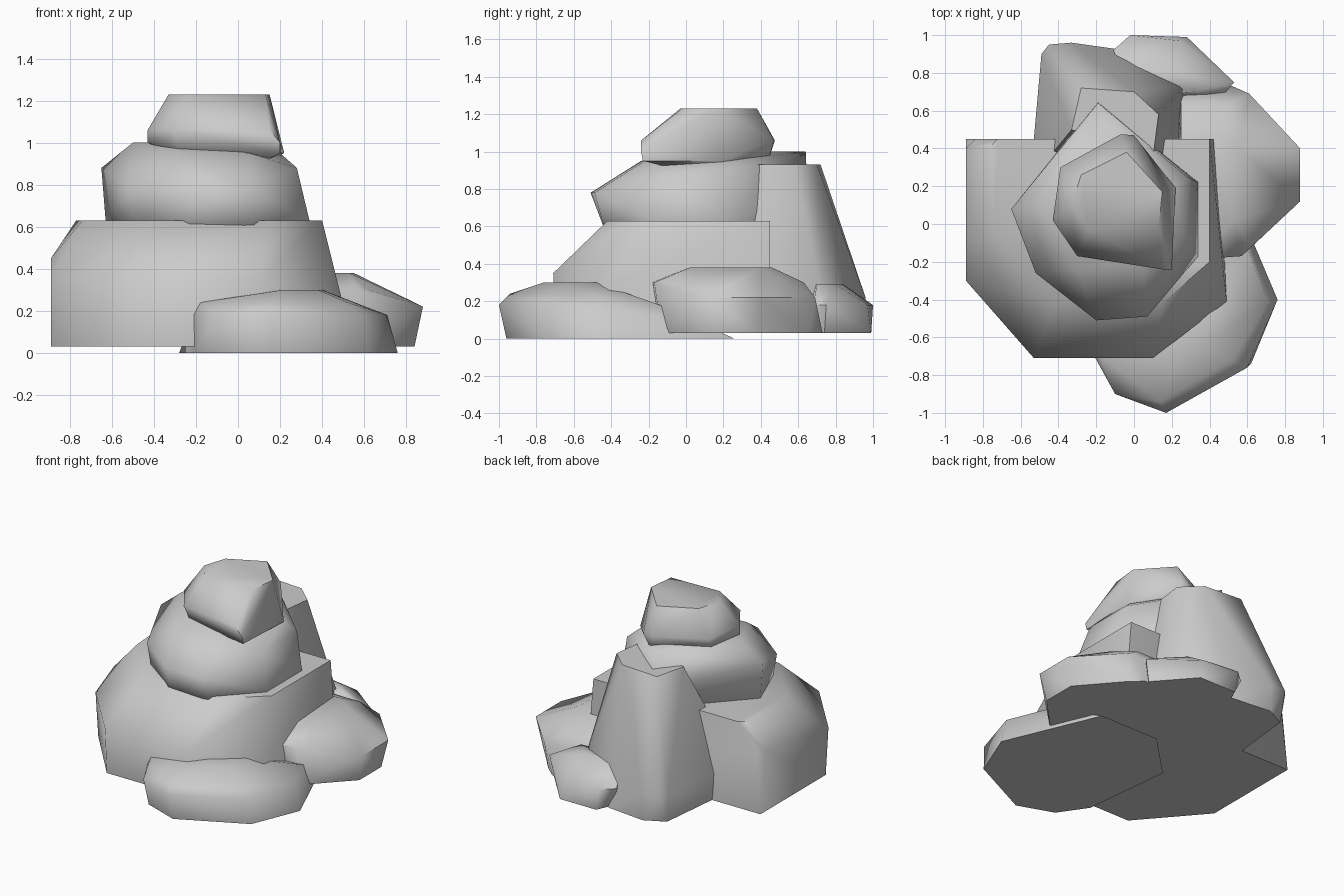
import bpy, bmesh, math


def rock(name, *contours):
    """Boulder as the convex skin over a few height contours: (z, [(x, y), ...])."""
    bm = bmesh.new()
    for z, pts in contours:
        for x, y in pts:
            bm.verts.new((x, y, z))
    res = bmesh.ops.convex_hull(bm, input=bm.verts[:])
    loose = [v for v in bm.verts if not v.link_faces]
    bmesh.ops.delete(bm, geom=loose, context='VERTS')
    bmesh.ops.dissolve_limit(bm, angle_limit=math.radians(2),
                             verts=bm.verts[:], edges=bm.edges[:])
    bmesh.ops.recalc_face_normals(bm, faces=bm.faces[:])
    mesh = bpy.data.meshes.new(name)
    bm.to_mesh(mesh)
    bm.free()
    ob = bpy.data.objects.new(name, mesh)
    bpy.context.collection.objects.link(ob)
    bpy.ops.object.select_all(action='DESELECT')
    ob.select_set(True)
    bpy.context.view_layer.objects.active = ob
    bpy.ops.object.shade_smooth_by_angle(angle=math.radians(55))


# wide boulder carrying the stack
rock("base_boulder",
     (0.03, [(-0.89, 0.45), (-0.89, -0.27), (-0.53, -0.69), (0.10, -0.69), (0.46, -0.40), (0.45, 0.45)]),
     (0.27, [(0.49, -0.41)]),
     (0.35, [(-0.53, -0.71), (0.10, -0.71), (-0.89, -0.30)]),
     (0.45, [(-0.89, -0.10), (-0.89, 0.40), (-0.84, 0.45)]),
     (0.63, [(-0.77, 0.40), (-0.72, 0.45), (-0.74, -0.05), (-0.42, -0.42),
             (0.15, -0.42), (0.40, -0.20), (0.40, 0.45)]))

# middle boulder of the stack
rock("middle_boulder",
     (0.53, [(-0.25, -0.40), (-0.50, 0.05), (0.10, 0.40), (-0.19, 0.50)]),
     (0.57, [(0.08, -0.43), (0.30, -0.15), (0.32, 0.22)]),
     (0.63, [(-0.63, 0.08), (-0.50, -0.25), (0.34, -0.17), (0.34, 0.22)]),
     (0.78, [(-0.20, -0.51), (0.07, -0.49), (-0.52, -0.26), (-0.19, 0.65)]),
     (0.88, [(-0.65, 0.08), (0.28, -0.10), (0.28, 0.25)]),
     (0.95, [(-0.30, -0.24), (0.05, -0.22), (0.20, 0.20)]),
     (1.00, [(-0.50, 0.10), (-0.25, 0.0), (-0.19, 0.64), (-0.10, 0.35)]))

# top boulder of the stack
rock("top_boulder",
     (0.87, [(-0.15, 0.10), (0.05, 0.10), (0.05, 0.23), (-0.15, 0.23)]),
     (0.95, [(-0.28, -0.13), (0.20, -0.23), (0.22, 0.19), (-0.04, 0.44)]),
     (1.00, [(-0.43, 0.02), (0.20, -0.24), (-0.39, 0.28)]),
     (1.06, [(-0.30, -0.17), (0.15, -0.24), (-0.43, 0.02), (-0.39, 0.30), (-0.07, 0.475), (0.0, 0.47)]),
     (1.23, [(-0.33, 0.10), (-0.24, -0.03), (0.13, -0.02), (0.15, 0.17), (-0.04, 0.38), (-0.28, 0.26)]))

# tall leaning boulder behind the stack
rock("tall_back_boulder",
     (0.03, [(-0.54, 0.23), (-0.47, 0.88), (-0.33, 0.95), (-0.05, 0.92), (0.25, 0.76), (0.23, 0.25)]),
     (0.22, [(-0.55, 0.23), (-0.49, 0.90), (-0.45, 0.95), (-0.33, 0.96), (-0.10, 0.89), (0.27, 0.73)]),
     (0.48, [(-0.28, 0.86)]),
     (0.93, [(-0.28, 0.72), (0.0, 0.70), (0.13, 0.58), (0.10, 0.35), (-0.33, 0.50)]))

# low boulder on the right
rock("right_boulder",
     (0.03, [(0.25, -0.10), (0.58, -0.13), (0.84, 0.14), (0.84, 0.38), (0.60, 0.66), (0.52, 0.73), (0.22, 0.72)]),
     (0.22, [(0.88, 0.12), (0.88, 0.40), (0.61, 0.69), (0.25, 0.69)]),
     (0.30, [(0.57, -0.17), (0.30, -0.19), (0.62, -0.12), (0.50, 0.63), (0.25, 0.63)]),
     (0.38, [(0.30, 0.02), (0.53, 0.02), (0.55, 0.40), (0.45, 0.46), (0.25, 0.45)]))

# small boulder at the back
rock("small_back_boulder",
     (0.03, [(-0.05, 0.88), (0.0, 0.99), (0.28, 0.99), (0.50, 0.74), (0.40, 0.65), (0.0, 0.65)]),
     (0.18, [(-0.11, 0.92), (-0.02, 1.0), (0.24, 0.97), (0.53, 0.75), (0.47, 0.68)]),
     (0.29, [(-0.05, 0.80), (0.02, 0.84), (0.22, 0.80), (0.32, 0.70), (0.0, 0.68)]))

# low boulder in front
rock("front_boulder",
     (0.00, [(-0.28, -0.05), (-0.21, -0.68), (-0.08, -0.87), (0.17, -0.96), (0.62, -0.74),
             (0.76, -0.40), (0.48, 0.26), (0.03, 0.26)]),
     (0.18, [(-0.21, -0.70), (-0.10, -0.90), (0.17, -1.0), (0.60, -0.76), (0.71, -0.41), (0.60, -0.14)]),
     (0.24, [(-0.18, -0.70), (0.14, -0.94), (0.52, -0.72)]),
     (0.30, [(0.22, -0.76), (0.38, -0.64), (0.40, -0.48), (0.20, -0.50)]))
